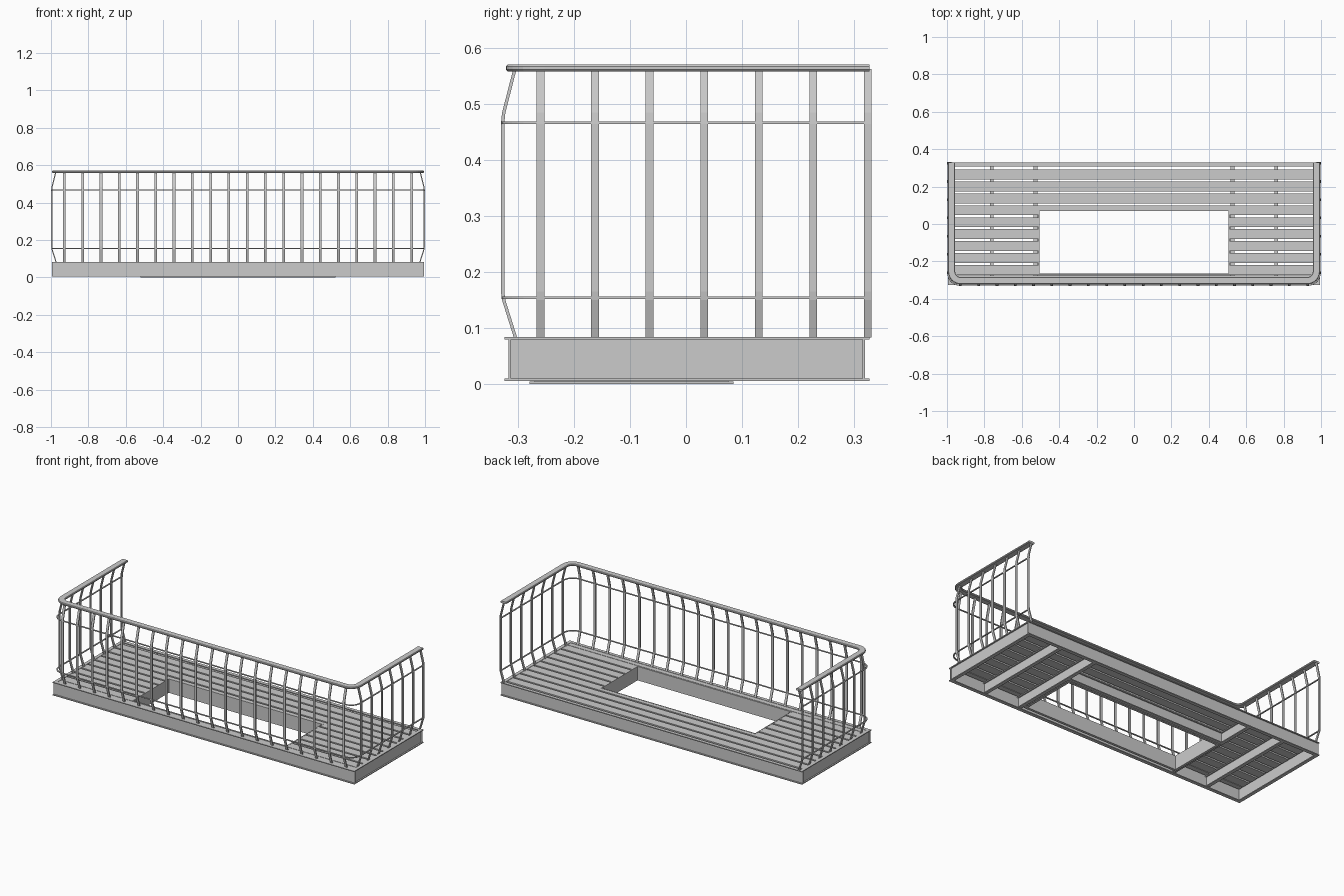
import bpy, bmesh, math
from mathutils import Vector

if "Cube" in bpy.data.objects:
    bpy.data.objects.remove(bpy.data.objects["Cube"])


def make(name, bm):
    bmesh.ops.recalc_face_normals(bm, faces=bm.faces)
    me = bpy.data.meshes.new(name)
    bm.to_mesh(me)
    bm.free()
    ob = bpy.data.objects.new(name, me)
    bpy.context.collection.objects.link(ob)
    return ob


def box(bm, x0, x1, y0, y1, z0, z1):
    vs = bmesh.ops.create_cube(bm, size=1)['verts']
    for v in vs:
        v.co = Vector(((x0 + x1) / 2 + v.co.x * (x1 - x0),
                       (y0 + y1) / 2 + v.co.y * (y1 - y0),
                       (z0 + z1) / 2 + v.co.z * (z1 - z0)))


def loft(bm, rings):
    rows = [[bm.verts.new(p) for p in r] for r in rings]
    n = len(rows[0])
    for a, b in zip(rows, rows[1:]):
        for i in range(n):
            bm.faces.new((a[i], a[(i + 1) % n], b[(i + 1) % n], b[i]))
    bm.faces.new(rows[0])
    bm.faces.new(rows[-1][::-1])


def i_beam(name, a, b, z0, z1, half=0.010, web=0.002, t=0.005):
    """I-section swept straight between two plan points."""
    a, b = Vector((*a, 0)), Vector((*b, 0))
    side = Vector((0, 0, 1)).cross((b - a).normalized())
    right = [(half, z0), (half, z0 + t), (web, z0 + t),
             (web, z1 - t), (half, z1 - t), (half, z1)]
    prof = right + [(-u, z) for u, z in right[::-1]]
    bm = bmesh.new()
    loft(bm, [[p + side * u + Vector((0, 0, z)) for u, z in prof] for p in (a, b)])
    return make(name, bm)


def u_rail(name, hx, yf, yb, z, w, h, r, bev):
    """Flat bar bent round the front and both sides."""
    path = [(-hx, yb, -1, 0)]
    for cx, a0 in ((-hx + r, math.pi), (hx - r, 1.5 * math.pi)):
        for i in range(9):
            a = a0 + i * math.pi / 16
            c, s = math.cos(a), math.sin(a)
            path.append((cx + r * c, yf + r + r * s, c, s))
    path.append((hx, yb, 1, 0))
    u, v = w / 2, h / 2
    sec = [(u, v - bev), (u - bev, v), (-u + bev, v), (-u, v - bev),
           (-u, -v + bev), (-u + bev, -v), (u - bev, -v), (u, -v + bev)]
    bm = bmesh.new()
    loft(bm, [[(x + nx * p, y + ny * p, z + q) for p, q in sec]
              for x, y, nx, ny in path])
    return make(name, bm)


def baluster(bm, base, out, width=0.014, t=0.006):
    """Flat bar that bows outwards between floor and handrail."""
    base, out = Vector((*base, 0)), Vector((*out, 0))
    along = Vector((0, 0, 1)).cross(out) * width / 2
    rings = []
    for d, z in ((-0.023, 0.083), (-0.002, 0.150), (0, 0.165),
                 (0, 0.465), (-0.002, 0.485), (-0.022, 0.563)):
        p = base + out * d + Vector((0, 0, z))
        o = out * t
        rings.append([p + along, p - along, p - along - o, p + along - o])
    loft(bm, rings)


# Outer frame of I-beams
Z0, Z1 = 0.005, 0.084
i_beam("front_beam", (-0.995, -0.315), (0.995, -0.315), Z0, Z1)
i_beam("back_beam", (-0.995, 0.318), (0.995, 0.318), Z0, Z1)
for s, n in ((-1, "left"), (1, "right")):
    i_beam(n + "_beam", (s * 0.985, -0.315), (s * 0.985, 0.318), Z0, Z1)
    # Cross beams under the floor
    for x, k in ((0.76, "outer"), (0.527, "inner")):
        i_beam(f"{n}_{k}_joist", (s * x, -0.313), (s * x, 0.316), 0.008, 0.073)

# Hatch opening: upright plates with a bottom lip turned outwards
OX, OF, OB = 0.505, -0.265, 0.07
bm = bmesh.new()
for z0, z1, t in ((0.004, 0.083, 0.006), (0, 0.004, 0.015)):
    for s in (-1, 1):
        xs = sorted((s * OX, s * (OX + t)))
        box(bm, *xs, OF - t, OB + t, z0, z1)
    box(bm, -OX, OX, OF - t, OF, z0, z1)
    box(bm, -OX, OX, OB, OB + t, z0, z1)
make("hatch_frame", bm)
i_beam("hatch_back_joist", (-0.527, 0.088), (0.527, 0.088), 0.008, 0.073)

# Floor slats, interrupted by the hatch
bm = bmesh.new()
EX, T0, T1 = 0.976, 0.072, 0.082
for i in range(9):
    y = 0.265 - i * 0.0639
    y0, y1 = y - 0.0265, y + 0.0265
    if y0 > OB:
        box(bm, -EX, EX, y0, y1, T0, T1)
    else:
        for s in (-1, 1):
            box(bm, *sorted((s * OX, s * EX)), y0, y1, T0, T1)
        if y1 > OB:
            box(bm, -OX, OX, OB, y1, T0, T1)
box(bm, -EX, EX, -0.306, -0.276, T0, T1)
make("floor_slats", bm)

# Railing: bowed balusters, two thin rails and the handrail
bm = bmesh.new()
for i in range(20):
    baluster(bm, (-0.928 + i * 1.856 / 19, -0.331), (0, -1))
for s in (-1, 1):
    for i in range(7):
        baluster(bm, (s * 0.999, -0.26 + i * 0.0975), (s, 0))
make("balusters", bm)
for n, z in (("lower_rail", 0.154), ("upper_rail", 0.467)):
    u_rail(n, 0.993, -0.326, 0.328, z, 0.008, 0.005, 0.06, 0.0005)
u_rail("handrail", 0.975, -0.303, 0.328, 0.565, 0.038, 0.012, 0.05, 0.003)
